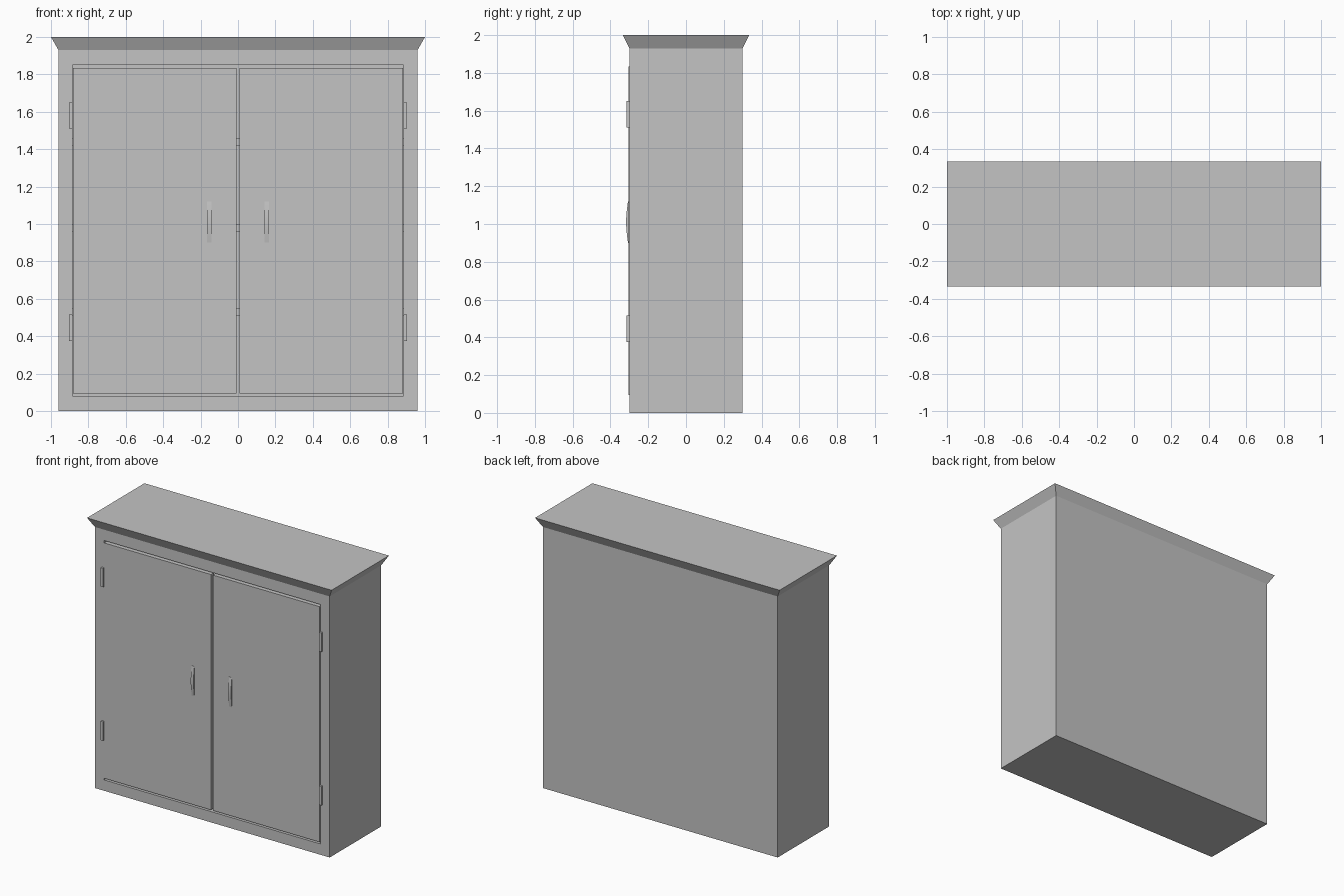
import bpy, bmesh, math
from mathutils import Vector

cube = bpy.data.objects.get("Cube")
if cube:
    bpy.data.objects.remove(cube, do_unlink=True)

grey = bpy.data.materials.new("plain grey")
grey.use_nodes = True
grey.diffuse_color = (0.55, 0.55, 0.55, 1)
grey.node_tree.nodes["Principled BSDF"].inputs["Base Color"].default_value = grey.diffuse_color


def finish(name, bm):
    bmesh.ops.recalc_face_normals(bm, faces=bm.faces)
    mesh = bpy.data.meshes.new(name)
    bm.to_mesh(mesh)
    bm.free()
    mesh.materials.append(grey)
    obj = bpy.data.objects.new(name, mesh)
    bpy.context.collection.objects.link(obj)
    return obj


def add_box(bm, x, y, z):
    """Box between the (low, high) pairs on each axis."""
    verts = bmesh.ops.create_cube(bm, size=1)["verts"]
    for v in verts:
        v.co = Vector([r[0] if c < 0 else r[1] for c, r in zip(v.co, (x, y, z))])
    return verts


def box(name, x, y, z):
    bm = bmesh.new()
    add_box(bm, x, y, z)
    return finish(name, bm)


def span(side, a, b):
    return tuple(sorted((side * a, side * b)))


# Carcass: one solid box with the front opened into a hollow
bm = bmesh.new()
add_box(bm, (-0.96, 0.96), (-0.3, 0.3), (0, 1.93))
bm.faces.ensure_lookup_table()
front = min(bm.faces, key=lambda f: f.calc_center_median().y)
bmesh.ops.inset_individual(bm, faces=[front], thickness=0.05)
for v in front.verts:
    v.co.x = math.copysign(0.885, v.co.x)
    v.co.z = 0.08 if v.co.z < 1 else 1.85
hollow = bmesh.ops.extrude_discrete_faces(bm, faces=[front])["faces"][0]
for v in hollow.verts:
    v.co.y = 0.27
finish("carcass", bm)

# Flared cornice
bm = bmesh.new()
for v in add_box(bm, (-0.96, 0.96), (-0.3, 0.3), (1.93, 2)):
    if v.co.z > 1.95:
        v.co.x = math.copysign(1, v.co.x)
        v.co.y = math.copysign(0.335, v.co.y)
finish("cornice", bm)

# Three shelves inside
for i, z in enumerate((0.51, 0.96, 1.42)):
    box(f"shelf_{i + 1}", (-0.885, 0.885), (-0.26, 0.27), (z, z + 0.04))

for label, side in (("left", 1), ("right", -1)):
    box(f"{label}_door", span(side, 0.008, 0.881), (-0.305, -0.27), (0.095, 1.835))

    # Hinges bridging frame and door edge
    for level, z in (("lower", 0.375), ("upper", 1.51)):
        box(f"{label}_{level}_hinge", span(side, 0.884, 0.903), (-0.315, -0.295), (z, z + 0.14))

    # Gently bowed handle
    bm = bmesh.new()
    steps = 12
    arc = [(-0.307 - 0.01 * math.sin(math.pi * i / steps), 0.9 + 0.22 * i / steps)
           for i in range(steps + 1)]
    outline = [(-0.3, 0.9)] + arc + [(-0.3, 1.12)]
    face = bm.faces.new([bm.verts.new((side * 0.142, y, z)) for y, z in outline])
    ext = bmesh.ops.extrude_face_region(bm, geom=[face])["geom"]
    bmesh.ops.translate(bm, vec=(side * 0.023, 0, 0),
                        verts=[g for g in ext if isinstance(g, bmesh.types.BMVert)])
    handle = finish(f"{label}_handle", bm)
    bpy.ops.object.select_all(action="DESELECT")
    handle.select_set(True)
    bpy.context.view_layer.objects.active = handle
    bpy.ops.object.shade_smooth_by_angle(angle=math.radians(30))
